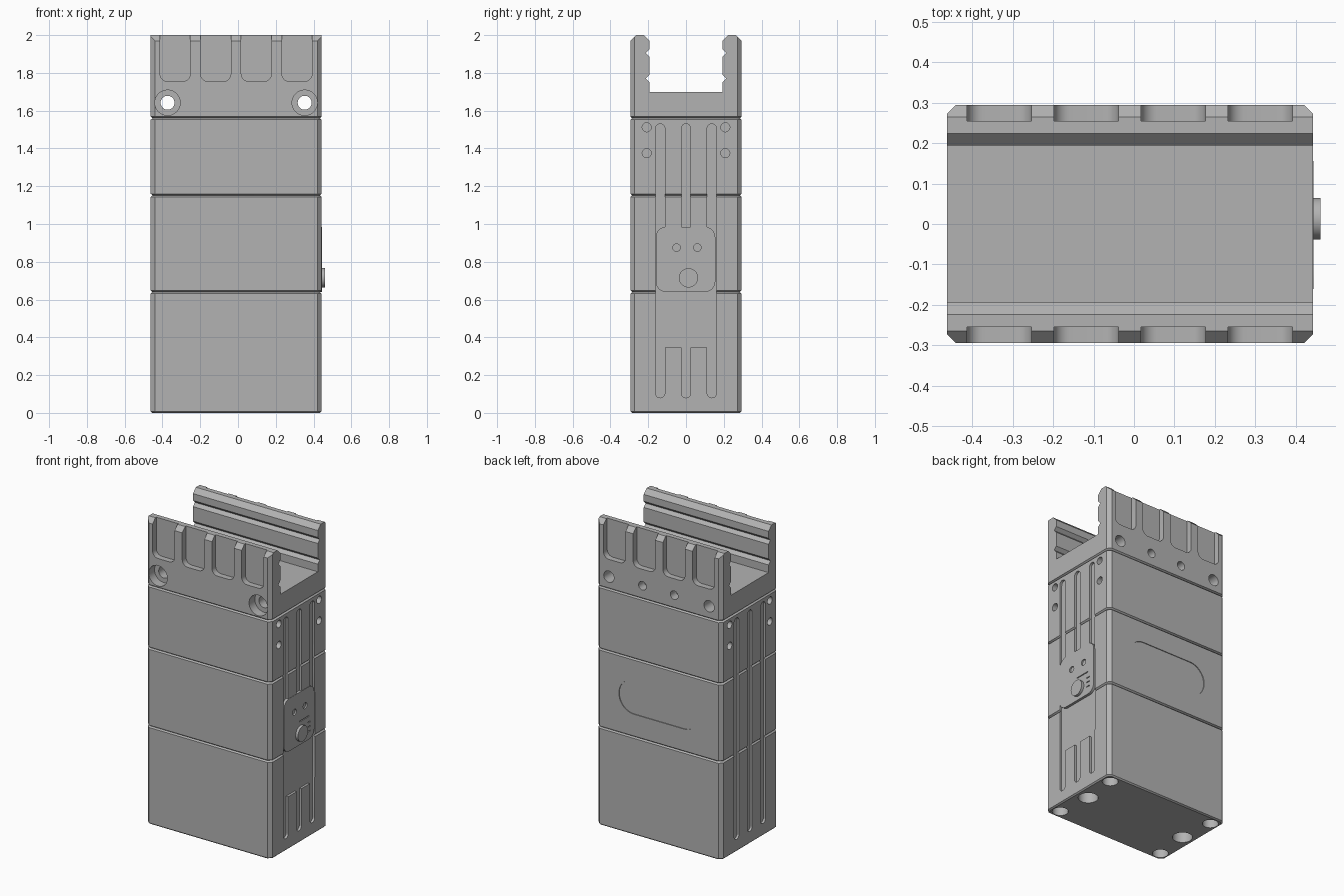
import bpy, bmesh, math
from mathutils import Vector

if "Cube" in bpy.data.objects:
    bpy.data.objects.remove(bpy.data.objects["Cube"], do_unlink=True)

grey = bpy.data.materials.new("matte_grey")
grey.use_nodes = True
grey.diffuse_color = (0.45, 0.45, 0.45, 1)
grey.node_tree.nodes["Principled BSDF"].inputs["Base Color"].default_value = (0.45, 0.45, 0.45, 1)

# Body limits
LEFT, RIGHT, HALF = -0.462, 0.442, 0.294
MID = (LEFT + RIGHT) / 2
WIDE = (RIGHT - LEFT) / 2


def finish(name, bm):
    bmesh.ops.recalc_face_normals(bm, faces=bm.faces)
    mesh = bpy.data.meshes.new(name)
    bm.to_mesh(mesh)
    bm.free()
    mesh.materials.append(grey)
    ob = bpy.data.objects.new(name, mesh)
    bpy.context.collection.objects.link(ob)
    return ob


def prism(name, outline, axis, start, end):
    """Extrude a 2D outline along x (y,z points), y (x,z points) or z (x,y points)."""
    bm = bmesh.new()
    place = {"x": lambda a, b: (start, a, b),
             "y": lambda a, b: (a, start, b),
             "z": lambda a, b: (a, b, start)}[axis]
    face = bm.faces.new([bm.verts.new(place(a, b)) for a, b in outline])
    moved = bmesh.ops.extrude_face_region(bm, geom=[face])["geom"]
    shift = Vector([end - start if axis == c else 0 for c in "xyz"])
    bmesh.ops.translate(bm, vec=shift, verts=[v for v in moved if isinstance(v, bmesh.types.BMVert)])
    return finish(name, bm)


def circle(a, b, r, n=32):
    return [(a + r * math.cos(2 * math.pi * i / n), b + r * math.sin(2 * math.pi * i / n))
            for i in range(n)]


def rounded(a0, a1, b0, b1, r, n=8):
    """Rounded rectangle outline."""
    pts = []
    corners = [(a1 - r, b1 - r), (a0 + r, b1 - r), (a0 + r, b0 + r), (a1 - r, b0 + r)]
    for k, (ca, cb) in enumerate(corners):
        for i in range(n + 1):
            t = math.pi / 2 * (k + i / n)
            pts.append((ca + r * math.cos(t), cb + r * math.sin(t)))
    return pts


def cut(target, outline, axis, start, end):
    cutter = prism("cutter", outline, axis, start, end)
    cutter.hide_render = True
    mod = target.modifiers.new("cut", "BOOLEAN")
    mod.operation, mod.solver, mod.object = "DIFFERENCE", "EXACT", cutter
    bpy.context.view_layer.objects.active = target
    bpy.ops.object.modifier_apply(modifier="cut")
    bpy.data.objects.remove(cutter, do_unlink=True)


def smooth(ob):
    bpy.ops.object.select_all(action="DESELECT")
    ob.select_set(True)
    bpy.context.view_layer.objects.active = ob
    bpy.ops.object.shade_smooth_by_angle(angle=math.radians(30))


# Body: chamfered block with a V groove at each layer joint
levels = [(0, 0.008), (0.008, 0)]
for joint in (0.64, 1.152, 1.56):
    levels += [(joint - 0.008, 0), (joint, 0.009), (joint + 0.008, 0)]
levels.append((2.0, 0))
bm = bmesh.new()
rings = []
for z, inset in levels:
    w, d, c = WIDE - inset, HALF - inset, 0.022
    corner = [(w, d - c), (w - c, d), (c - w, d), (-w, d - c),
              (-w, c - d), (c - w, -d), (w - c, -d), (w, c - d)]
    rings.append([bm.verts.new((MID + x, y, z)) for x, y in corner])
for low, high in zip(rings, rings[1:]):
    for i in range(8):
        j = (i + 1) % 8
        bm.faces.new((low[i], low[j], high[j], high[i]))
bm.faces.new(rings[0])
bm.faces.new(rings[-1])
body = finish("body", bm)

# Open channel along the top, with V notches in its walls and bevelled lips
wall = 0.194
side = [(wall, 1.70)]
for z in (1.77, 1.905):
    side += [(wall, z - 0.02), (wall + 0.02, z), (wall, z + 0.02)]
side += [(wall, 1.97), (0.224, 2.0), (0.224, 2.1)]
cut(body, side + [(-y, z) for y, z in reversed(side)], "x", -1, 1)
for s in (-1, 1):
    cut(body, [(s * 0.264, 2.0), (s * 0.294, 1.97), (s * 0.4, 1.864), (s * 0.4, 2.136)], "x", -1, 1)

# Grip pockets on the outside of both channel walls
for s in (-1, 1):
    for i in range(4):
        x = -0.413 + 0.215 * i
        cut(body, rounded(x, x + 0.16, 1.755, 2.2, 0.04), "y", s * 0.255, s * 0.4)

# Mounting holes: through bolts with front counterbores, small blind holes behind
for x in (-0.373, 0.353):
    cut(body, circle(x, 1.642, 0.037), "y", -1, 1)
    cut(body, circle(x, 1.642, 0.067), "y", -0.4, -0.235)
for x in (-0.12, 0.11):
    cut(body, circle(x, 1.647, 0.028), "y", 0.235, 0.4)

# Vertical slots and small corner holes on both narrow sides
for edge, s in ((LEFT, -1), (RIGHT, 1)):
    for y in (-0.137, 0, 0.137):
        cut(body, rounded(y - 0.025, y + 0.025, 0.08, 1.53, 0.025), "x", edge - s * 0.015, edge + s * 0.1)
    for y in (-0.208, 0.208):
        for z in (1.375, 1.512):
            cut(body, circle(y, z, 0.024, 24), "x", edge - s * 0.04, edge + s * 0.1)

# Recess below the control panel
cut(body, rounded(-0.1625, 0.1625, 0.345, 0.95, 0.025), "x", RIGHT - 0.0151, RIGHT + 0.1)

# Shallow label recess on the back
cut(body, rounded(-0.30, 0.28, 0.79, 1.01, 0.109, 12), "y", HALF - 0.005, 0.4)

# Fixing holes in the base
for x in (MID - WIDE + 0.062, MID + WIDE - 0.062):
    for y in (-0.232, 0.232):
        cut(body, circle(x, y, 0.048), "z", -0.1, 0.08)
for x in (MID - WIDE + 0.085, MID + WIDE - 0.085):
    cut(body, circle(x, 0, 0.06), "z", -0.1, 0.08)
smooth(body)

# Control panel with indicator holes, a marking line and dial ticks
panel = prism("control_panel", rounded(-0.16, 0.155, 0.64, 0.985, 0.055), "x", RIGHT - 0.025, RIGHT + 0.002)
for y in (-0.05, 0.06):
    cut(panel, circle(y, 0.875, 0.02, 24), "x", RIGHT - 0.008, 0.6)
marks = [(0.0, 0.1, 0.79)] + [(0.09, 0.115, z) for z in (0.69, 0.72, 0.75)]
for y0, y1, z in marks:
    cut(panel, [(y0, z), (y1, z), (y1, z + 0.006), (y0, z + 0.006)], "x", RIGHT - 0.003, 0.6)
smooth(panel)

# Dial
dial = prism("dial", circle(0.013, 0.715, 0.051, 40), "x", RIGHT - 0.01, 0.461)
smooth(dial)
